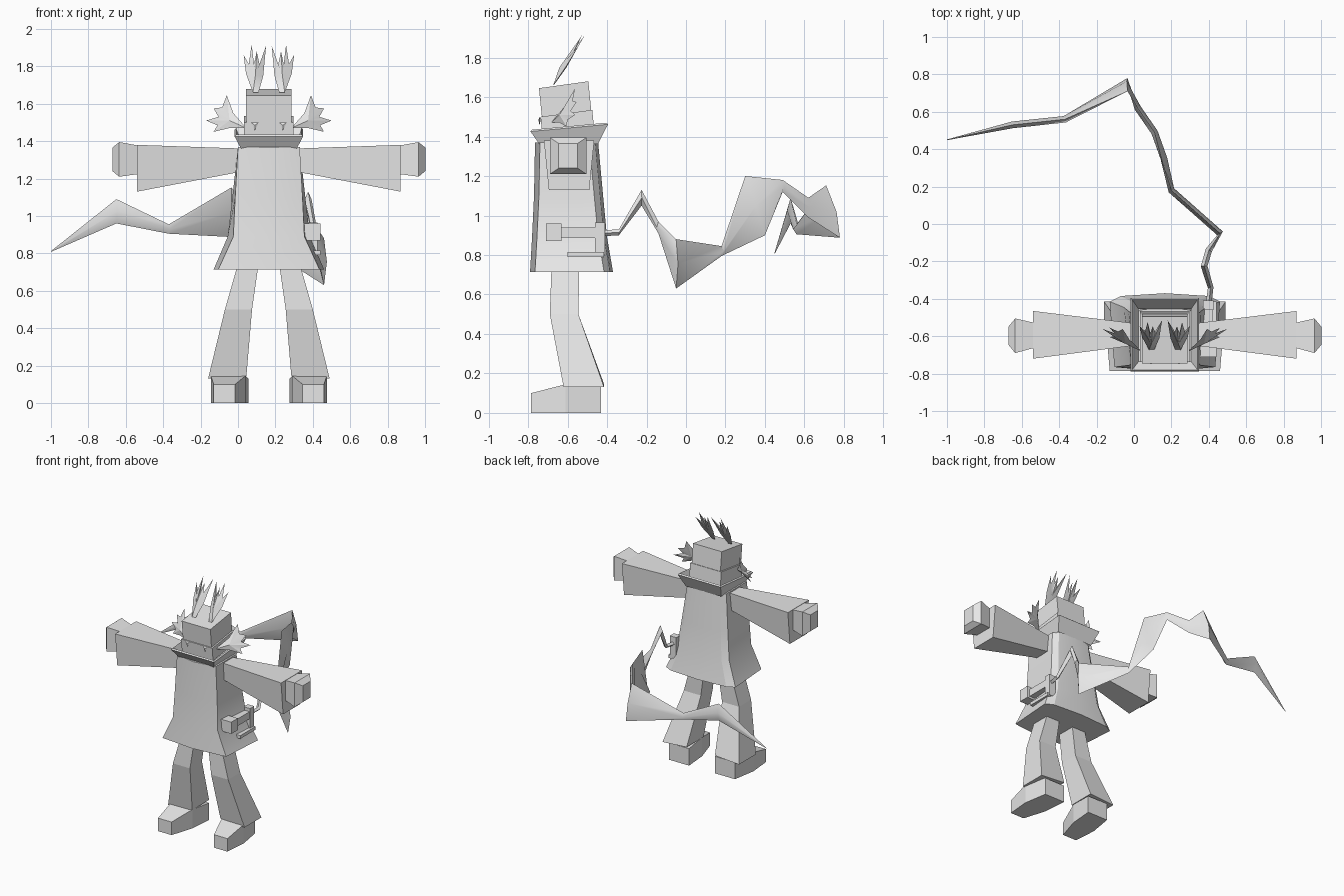
import bpy
import bmesh
import math
from mathutils import Vector

default_cube = bpy.data.objects.get("Cube")
if default_cube:
    bpy.data.objects.remove(default_cube, do_unlink=True)

CENTRE = 0.165  # the figure's own middle line

grey = bpy.data.materials.new("plain_grey")
grey.use_nodes = True
grey.diffuse_color = (0.8, 0.8, 0.8, 1)
grey.node_tree.nodes["Principled BSDF"].inputs["Base Color"].default_value = grey.diffuse_color


def finish(name, mesh_builder, smooth_angle=0):
    """Turn a bmesh into a named, coloured object."""
    bmesh.ops.recalc_face_normals(mesh_builder, faces=mesh_builder.faces)
    mesh = bpy.data.meshes.new(name)
    mesh_builder.to_mesh(mesh)
    mesh_builder.free()
    part = bpy.data.objects.new(name, mesh)
    bpy.context.collection.objects.link(part)
    mesh.materials.append(grey)
    if smooth_angle:
        bpy.ops.object.select_all(action="DESELECT")
        part.select_set(True)
        bpy.context.view_layer.objects.active = part
        bpy.ops.object.shade_smooth_by_angle(angle=math.radians(smooth_angle))
    return part


def loft(name, rings, capped=True, smooth_angle=0):
    """Skin a list of equal-sized rings, optionally closing both ends."""
    builder = bmesh.new()
    loops = [[builder.verts.new(point) for point in ring] for ring in rings]
    count = len(loops[0])
    for lower, upper in zip(loops, loops[1:]):
        for i in range(count):
            j = (i + 1) % count
            builder.faces.new((lower[i], lower[j], upper[j], upper[i]))
    if capped:
        builder.faces.new(loops[0])
        builder.faces.new(loops[-1])
    return finish(name, builder, smooth_angle)


def flat_ring(inner, outer, front, back, z, side=1, slope=0):
    """Horizontal rectangle; x is measured outward from the middle line."""
    a, b = CENTRE + side * inner, CENTRE + side * outer
    return [(a, front, z), (b, front, z - slope), (b, back, z - slope), (a, back, z)]


def box(name, inner, outer, front, back, low, high):
    return loft(name, [flat_ring(inner, outer, front, back, z) for z in (low, high)])


def leaf(name, outline, middle, thickness):
    """Spiky blade: an outline joined to a raised middle on both faces."""
    builder = bmesh.new()
    rim = [builder.verts.new(point) for point in outline]
    for offset in (-thickness, thickness):
        peak = builder.verts.new(Vector(middle) + Vector((0, offset, 0)))
        for i, start in enumerate(rim):
            builder.faces.new((start, rim[(i + 1) % len(rim)], peak))
    return finish(name, builder, 30)


# Coat: pointed front and back, flaring to the hem
def coat_ring(front_half, back_half, front, back, z):
    left = [(0, front), (front_half, front + 0.025), (back_half, back - 0.045),
            (back_half * 0.8, back - 0.015), (0, back)]
    right = [(-x, y) for x, y in left[3:0:-1]]
    return [(CENTRE + x, y, z) for x, y in left + right]


loft("coat", [
    coat_ring(0.27, 0.295, -0.79, -0.37, 0.715),
    coat_ring(0.19, 0.22, -0.78, -0.40, 0.89),
    coat_ring(0.18, 0.195, -0.77, -0.42, 1.1),
    coat_ring(0.165, 0.165, -0.765, -0.445, 1.37),
], smooth_angle=25)

# Flared open collar, higher at the back
collar_low = flat_ring(-0.14, 0.14, -0.735, -0.455, 1.37)
collar_high = [(x, y, 1.435 if y < -0.6 else 1.47)
               for x, y, z in flat_ring(-0.175, 0.175, -0.78, -0.405, 0)]
collar = loft("collar", [collar_low, collar_high], capped=False)
rim = collar.modifiers.new("Thickness", "SOLIDIFY")
rim.thickness = 0.015

# Head leans back a little, over a slightly wider mask
def head_ring(half, front, back, z):
    return [(x, y, z + (0.035 if y > -0.6 else 0))
            for x, y, _ in flat_ring(-half, half, front, back, z)]


loft("head", [head_ring(0.12, -0.72, -0.47, 1.4), head_ring(0.122, -0.745, -0.495, 1.645)])
loft("mask", [head_ring(0.132, -0.727, -0.465, 1.4), head_ring(0.132, -0.737, -0.475, 1.5)])

for side, label in ((1, "left"), (-1, "right")):
    # Fangs at the mask edge
    fang = [(CENTRE + side * x, -0.742, z) for x, z in ((0.055, 1.5), (0.095, 1.5), (0.075, 1.455))]
    leaf(label + "_fang", fang, (CENTRE + side * 0.075, -0.742, 1.485), 0.006)

    # Swept side tufts
    def fin_point(x, z):
        return (CENTRE + side * x, -0.68 + 0.5 * (x - 0.12) + 0.4 * (z - 1.48), z)

    fin_outline = [(0.12, 1.47), (0.19, 1.55), (0.225, 1.645), (0.25, 1.58), (0.295, 1.575),
                   (0.27, 1.53), (0.335, 1.51), (0.275, 1.485), (0.295, 1.45), (0.21, 1.47)]
    leaf(label + "_side_tuft", [fin_point(x, z) for x, z in fin_outline], fin_point(0.21, 1.51), 0.018)

    # Tall crown tufts, each cupped around its middle
    def crown_point(x, z):
        return (CENTRE + side * x, -0.67 + 0.57 * (z - 1.67) + 0.3 * abs(x - 0.075), z)

    crown_outline = [(0.055, 1.66), (0.03, 1.75), (0.015, 1.91), (0.05, 1.81), (0.065, 1.88),
                     (0.08, 1.81), (0.092, 1.915), (0.108, 1.81), (0.135, 1.86),
                     (0.122, 1.76), (0.085, 1.66)]
    leaf(label + "_crown_tuft", [crown_point(x, z) for x, z in crown_outline],
         crown_point(0.072, 1.75), 0.018)

    # Bell sleeves and blocky hands
    def arm_ring(x, top, low, front, back, taper=0):
        reach = CENTRE + side * x
        return [(reach, front, top), (reach, back, top),
                (reach, back - taper, low), (reach, front + taper, low)]

    loft(label + "_sleeve", [
        arm_ring(0.13, 1.36, 1.24, -0.645, -0.535),
        arm_ring(0.705, 1.38, 1.13, -0.72, -0.465, taper=0.025),
    ])
    loft(label + "_hand", [
        arm_ring(0.69, 1.375, 1.225, -0.66, -0.53),
        arm_ring(0.8, 1.395, 1.21, -0.69, -0.505),
        arm_ring(0.837, 1.365, 1.24, -0.645, -0.55),
    ])

    # Flared trousers
    loft(label + "_trouser", [
        flat_ring(0.05, 0.155, -0.68, -0.54, 0.78, side),
        flat_ring(0.09, 0.235, -0.69, -0.545, 0.5, side),
        flat_ring(0.12, 0.325, -0.62, -0.415, 0.145, side, slope=0.015),
    ])

    # Wedge shoes turned slightly outward
    def shoe_ring(inner, outer, y, height):
        a, b = CENTRE + side * inner, CENTRE + side * outer
        return [(a, y, 0), (b, y, 0), (b, y, height), (a, y, height)]

    loft(label + "_shoe", [
        shoe_ring(0.18, 0.295, -0.785, 0.1),
        shoe_ring(0.125, 0.31, -0.61, 0.145),
        shoe_ring(0.11, 0.28, -0.43, 0.13),
    ])

# Hip pouch and the whip handle with its guard
box("hip_pouch", 0.185, 0.275, -0.71, -0.63, 0.87, 0.96)
box("whip_handle", 0.2, 0.255, -0.635, -0.45, 0.885, 0.94)
box("guard_upright", 0.205, 0.26, -0.46, -0.41, 0.8, 0.965)
box("guard_bar", 0.235, 0.275, -0.6, -0.415, 0.79, 0.815)

# Whip: x, y, middle z, height, and how far the lower edge trails in y
whip_stations = [
    (0.4, -0.42, 0.91, 0.03, 0),
    (0.41, -0.34, 0.915, 0.03, 0),
    (0.375, -0.225, 1.09, 0.08, 0),
    (0.4, -0.14, 0.94, 0.06, 0),
    (0.46, -0.05, 0.755, 0.25, 0),
    (0.2, 0.18, 0.82, 0.05, 0),
    (0.16, 0.35, 1.05, 0.3, 0.1),
    (0.11, 0.49, 1.15, 0.06, 0),
    (0.02, 0.62, 1.04, 0.1, 0),
    (-0.035, 0.745, 1.02, 0.265, 0.07),
    (-0.37, 0.56, 0.93, 0.05, 0),
    (-0.65, 0.53, 1.025, 0.13, 0),
    (-1, 0.45, 0.81, 0.004, 0),
]


def whip_ring(index):
    x, y, z, height, trail = whip_stations[index]
    before = Vector(whip_stations[max(index - 1, 0)][:2])
    after = Vector(whip_stations[min(index + 1, len(whip_stations) - 1)][:2])
    along = (after - before).normalized()
    across = Vector((-along.y, along.x, 0)) * min(height * 0.5, 0.018)
    middle = Vector((x, y, z))
    rise = Vector((0, -trail, height)) / 2
    return [middle + rise, middle + across, middle - rise, middle - across]


loft("whip", [whip_ring(i) for i in range(len(whip_stations))], smooth_angle=40)
